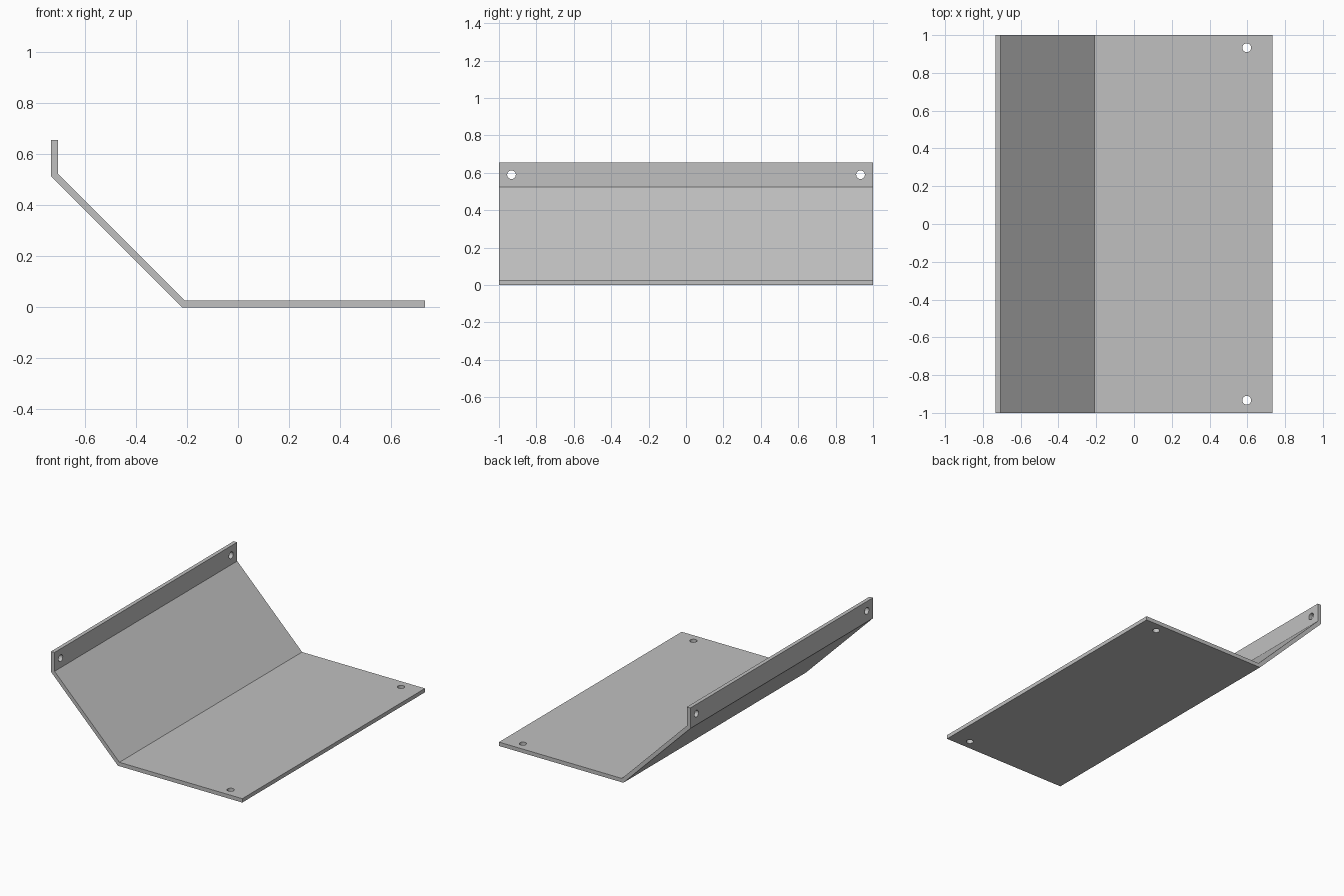
import bpy
import bmesh
import math
from mathutils import Matrix

cube = bpy.data.objects.get("Cube")
if cube:
    bpy.data.objects.remove(cube, do_unlink=True)

# Overall dimensions
HALF_LENGTH = 1.0
THICK = 0.027
RIGHT, LEFT = 0.733, -0.733
FOLD_X, FOLD_Z, TOP = -0.22, 0.513, 0.655
MITRE = THICK * math.tan(math.pi / 8)
HOLE_RADIUS, HOLE_Y = 0.023, 0.933

grey = bpy.data.materials.new("sheet grey")
grey.use_nodes = True
colour = (0.53, 0.53, 0.53, 1)
grey.diffuse_color = colour
grey.node_tree.nodes["Principled BSDF"].inputs["Base Color"].default_value = colour


def add_object(name, bm):
    bmesh.ops.recalc_face_normals(bm, faces=bm.faces)
    mesh = bpy.data.meshes.new(name)
    bm.to_mesh(mesh)
    bm.free()
    mesh.materials.append(grey)
    obj = bpy.data.objects.new(name, mesh)
    bpy.context.collection.objects.link(obj)
    return obj


# Folded sheet: each pair is an outer and an inner point, mitred at the folds
pairs = [
    ((RIGHT, 0), (RIGHT, THICK)),
    ((FOLD_X, 0), (FOLD_X + MITRE, THICK)),
    ((LEFT, FOLD_Z), (LEFT + THICK, FOLD_Z + MITRE)),
    ((LEFT, TOP), (LEFT + THICK, TOP)),
]
bm = bmesh.new()
rows = [[bm.verts.new((x, -HALF_LENGTH, z)) for x, z in pair] for pair in pairs]
for a, b in zip(rows, rows[1:]):
    bm.faces.new((a[0], b[0], b[1], a[1]))
extruded = bmesh.ops.extrude_face_region(bm, geom=bm.faces[:], use_keep_orig=True)
new_verts = [g for g in extruded["geom"] if isinstance(g, bmesh.types.BMVert)]
bmesh.ops.translate(bm, verts=new_verts, vec=(0, 2 * HALF_LENGTH, 0))
sheet = add_object("folded_sheet", bm)

# Screw holes: two through the base, two through the upright flange
bm = bmesh.new()
for side in (-1, 1):
    base = Matrix.Translation((0.597, side * HOLE_Y, THICK / 2))
    flange = Matrix.Translation((LEFT + THICK / 2, side * HOLE_Y, 0.59))
    for place in (base, flange @ Matrix.Rotation(math.pi / 2, 4, "Y")):
        bmesh.ops.create_cone(bm, cap_ends=True, segments=32, radius1=HOLE_RADIUS,
                              radius2=HOLE_RADIUS, depth=THICK * 3, matrix=place)
cutter = add_object("hole_cutter", bm)
cutter.hide_render = True

cut = sheet.modifiers.new("holes", "BOOLEAN")
cut.operation = "DIFFERENCE"
cut.solver = "EXACT"
cut.object = cutter

bpy.ops.object.select_all(action="DESELECT")
sheet.select_set(True)
bpy.context.view_layer.objects.active = sheet
bpy.ops.object.modifier_apply(modifier=cut.name)
bpy.data.objects.remove(cutter, do_unlink=True)
bpy.ops.object.shade_smooth_by_angle(angle=math.radians(30))
